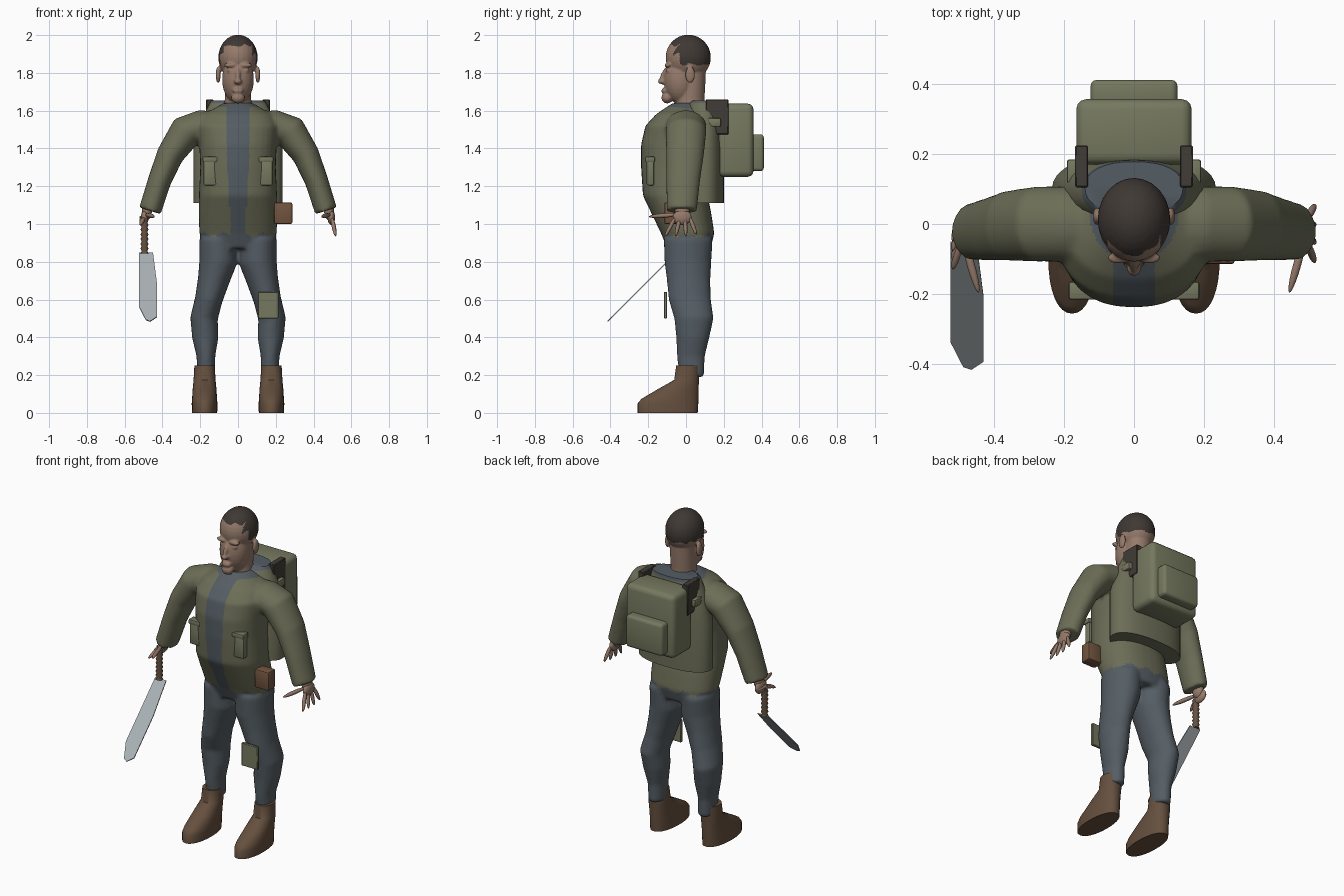
import bpy, bmesh, math
from mathutils import Vector, Matrix

if "Cube" in bpy.data.objects:
    bpy.data.objects.remove(bpy.data.objects["Cube"])


def material(name, r, g, b):
    m = bpy.data.materials.new(name)
    m.use_nodes = True
    m.diffuse_color = (r, g, b, 1)
    node = m.node_tree.nodes["Principled BSDF"]
    node.inputs["Base Color"].default_value = (r, g, b, 1)
    node.inputs["Roughness"].default_value = 0.8
    return m


JACKET = material("olive jacket", .15, .155, .095)
PACK = material("olive canvas", .18, .19, .115)
SLATE = material("slate cloth", .09, .11, .127)
SKIN = material("skin", .3, .195, .145)
HAIR = material("dark hair", .05, .04, .034)
BOOT = material("boot leather", .13, .079, .048)
POUCH = material("pouch leather", .17, .09, .05)
STRAP = material("dark strap", .052, .045, .037)
GRIP = material("grip wood", .13, .085, .055)
STEEL = material("steel", .4, .44, .46)


def finish(name, bm, mats, angle=40):
    bmesh.ops.recalc_face_normals(bm, faces=bm.faces)
    me = bpy.data.meshes.new(name)
    bm.to_mesh(me)
    bm.free()
    ob = bpy.data.objects.new(name, me)
    bpy.context.collection.objects.link(ob)
    for m in mats:
        me.materials.append(m)
    smooth(ob, angle)
    return ob


def smooth(ob, angle):
    bpy.ops.object.select_all(action='DESELECT')
    ob.select_set(True)
    bpy.context.view_layer.objects.active = ob
    bpy.ops.object.shade_smooth_by_angle(angle=math.radians(angle))


def tube(bm, rings, n=24, power=2.0):
    """Loft of (x, y, z, in-plane radius, y radius) rings along a path."""
    pts = [Vector(r[:3]) for r in rings]
    loops = []
    for i, r in enumerate(rings):
        t = (pts[min(i + 1, len(pts) - 1)] - pts[max(i - 1, 0)])
        t.y = 0
        side = t.normalized().cross(Vector((0, 1, 0)))
        loop = []
        for k in range(n):
            a = math.tau * k / n
            c, s = math.cos(a), math.sin(a)
            c = math.copysign(abs(c) ** (2 / power), c)
            s = math.copysign(abs(s) ** (2 / power), s)
            loop.append(bm.verts.new(pts[i] + side * r[3] * c + Vector((0, r[4] * s, 0))))
        loops.append(loop)
    for a, b in zip(loops, loops[1:]):
        for k in range(n):
            bm.faces.new((a[k], a[(k + 1) % n], b[(k + 1) % n], b[k]))
    bm.faces.new(loops[0])
    bm.faces.new(loops[-1])


def stack(bm, rows, cx=0, power=2.3):
    """Upright loft of (z, half width, front y, back y) rows."""
    tube(bm, [(cx, (f + b) / 2, z, w, (b - f) / 2) for z, w, f, b in rows], 32, power)


def ball(bm, loc, rad):
    bmesh.ops.create_uvsphere(bm, u_segments=24, v_segments=16, radius=1,
                              matrix=Matrix.LocRotScale(Vector(loc), None, Vector(rad)))


def finger(bm, a, b, r):
    a, b = Vector(a), Vector(b)
    d = b - a
    q = d.to_track_quat('Z', 'Y')
    ball(bm, (0, 0, 0), (0, 0, 0)) if d.length == 0 else bmesh.ops.create_uvsphere(
        bm, u_segments=10, v_segments=10, radius=1,
        matrix=Matrix.LocRotScale((a + b) / 2, q, Vector((r, r, d.length / 2 + r))))


def fuse(ob, voxel, rounds, rule):
    """Blend overlapping volumes into one skin, then colour faces by rule."""
    rm = ob.modifiers.new("fuse", 'REMESH')
    rm.mode = 'VOXEL'
    rm.voxel_size = voxel
    sm = ob.modifiers.new("relax", 'SMOOTH')
    sm.iterations = rounds
    mats = list(ob.data.materials)
    deps = bpy.context.evaluated_depsgraph_get()
    me = bpy.data.meshes.new_from_object(ob.evaluated_get(deps))
    ob.modifiers.clear()
    ob.data = me
    me.materials.clear()
    for m in mats:
        me.materials.append(m)
    for p in me.polygons:
        p.material_index = rule(*p.center)
    smooth(ob, 80)


def box(name, lo, hi, mat, bevel=.01, seg=2):
    bm = bmesh.new()
    lo, hi = Vector(lo), Vector(hi)
    bmesh.ops.create_cube(bm, size=1, matrix=Matrix.LocRotScale((lo + hi) / 2, None, hi - lo))
    if bevel:
        bmesh.ops.bevel(bm, geom=bm.edges[:], offset=bevel, segments=seg, profile=.5, affect='EDGES')
    return finish(name, bm, [mat])


# Clothed body: torso, sleeves and trouser legs blended together
bm = bmesh.new()
stack(bm, [(.87, .17, -.1, .13), (.95, .205, -.132, .15), (1.05, .208, -.18, .135),
           (1.15, .207, -.228, .115), (1.3, .2, -.238, .12), (1.42, .205, -.238, .13),
           (1.52, .215, -.215, .125), (1.58, .185, -.16, .115), (1.615, .12, -.11, .105),
           (1.64, .08, -.07, .095)])
for s in (-1, 1):
    tube(bm, [(s * x, y, z, w, d) for x, y, z, w, d in (
        (.08, .0, 1.51, .085, .1), (.2, .0, 1.515, .088, .108), (.275, .0, 1.49, .09, .108),
        (.36, -.005, 1.365, .072, .1), (.415, -.015, 1.23, .062, .09), (.466, -.022, 1.07, .06, .08))])
    tube(bm, [(s * x, y, z, w, d) for x, y, z, w, d in (
        (.105, .012, .92, .1, .13), (.105, .01, .8, .1, .124), (.13, .014, .7, .084, .115),
        (.155, .02, .6, .073, .112), (.18, .042, .5, .073, .104), (.173, .036, .4, .07, .088),
        (.17, .026, .3, .05, .074), (.168, .03, .19, .047, .066))])
body = finish("clothed_body", bm, [JACKET, SLATE])


def cloth(x, y, z):
    hem = .945 + .012 * math.sin(x * 60)
    if z < hem and abs(x) < .3:
        return 1
    if abs(x) < .035 + .025 * min(1, max(0, (z - .95) / .4)) and y < -.05:
        return 1
    return int(z > 1.585 and math.hypot(x, y - .02) < .125)


fuse(body, .011, 5, cloth)

# Head with face, ears and neck
bm = bmesh.new()
ball(bm, (0, .012, 1.882), (.104, .12, .12))
ball(bm, (0, -.03, 1.765), (.084, .088, .13))
ball(bm, (0, -.1, 1.668), (.036, .03, .03))
ball(bm, (0, -.113, 1.705), (.03, .018, .016))
ball(bm, (0, -.122, 1.755), (.021, .028, .016))
finger(bm, (0, -.105, 1.82), (0, -.132, 1.765), .013)
for s in (-1, 1):
    ball(bm, (s * .105, .022, 1.79), (.013, .026, .045))
    ball(bm, (s * .042, -.096, 1.84), (.034, .018, .012))
    ball(bm, (s * .042, -.09, 1.813), (.018, .016, .011))
stack(bm, [(1.58, .08, -.06, .11), (1.66, .07, -.055, .098), (1.8, .072, -.03, .105)], power=2)
head = finish("head", bm, [SKIN, HAIR])


def scalp(x, y, z):
    edge = 1.845 if y > -.035 else (1.9 if abs(x) > .075 else 1.945)
    return int(z > edge + .006 * math.sin(y * 90 + x * 60))


fuse(head, .006, 3, scalp)

# Hands: left spread open, right curled on the grip
for s, name in ((1, "left_hand"), (-1, "right_hand")):
    bm = bmesh.new()
    ball(bm, (s * .482, -.02, 1.07), (.026, .038, .05))
    ball(bm, (s * .494, -.02, 1.035), (.02, .05, .04))
    finger(bm, (s * .485, -.05, 1.05), (s * .447, -.185, 1.04), .012)
    for i in range(4):
        y = -.06 + .027 * i
        if s > 0:
            tip = (.515, -.105 + .052 * i, .945 + .01 * (i == 3))
        else:
            tip = (-.515, y - .06, 1.0 + .012 * i)
        finger(bm, (s * .498, y, 1.03), tip, .011)
    finish(name, bm, [SKIN], 80)

# Boots
for s, name in ((1, "left_boot"), (-1, "right_boot")):
    bm = bmesh.new()
    stack(bm, [(0, .067, -.256, .062), (.05, .068, -.256, .065), (.075, .066, -.235, .066),
               (.125, .063, -.15, .067), (.175, .058, -.062, .068), (.25, .054, -.052, .072)],
          cx=s * .177, power=2.2)
    finish(name, bm, [BOOT], 50)

# Back panel of the jacket with a slate yoke on top
bm = bmesh.new()
stack(bm, [(1.11, .235, -.01, .2), (1.4, .235, -.01, .2), (1.55, .195, -.0, .19),
           (1.64, .15, .01, .182), (1.655, .14, .03, .178)])
panel = finish("back_panel", bm, [JACKET, SLATE])
for p in panel.data.polygons:
    p.material_index = int(p.center.z > 1.6)

# Backpack, outer pocket, straps and side pads
box("backpack", (-.165, .17, 1.25), (.165, .357, 1.637), PACK, .03, 3)
box("backpack_pocket", (-.124, .33, 1.28), (.124, .412, 1.475), PACK, .018, 3)
for s, side in ((1, "left"), (-1, "right")):
    box(side + "_strap", (s * .15 - .019, .105, 1.475), (s * .15 + .019, .225, 1.66), STRAP, .004, 1)
    box(side + "_strap_pad", (s * .17 - .022, .115, 1.515), (s * .17 + .022, .185, 1.56), PACK, .008)
    box(side + "_chest_pocket", (s * .146 - .036, -.208, 1.205), (s * .146 + .036, -.17, 1.335), PACK, .006)
    box(side + "_pocket_flap", (s * .146 - .041, -.216, 1.327), (s * .146 + .041, -.165, 1.357), PACK, .007)

# Belt pouch and knee patch
box("belt_pouch", (.19, -.115, 1.0), (.288, -.045, 1.115), POUCH, .01)
box("knee_patch", (.105, -.117, .5), (.215, -.1, .64), PACK, .003, 1)

# Ribbed grip
bm = bmesh.new()
tube(bm, [(-.495, -.055, .845 + .0125 * i, .021 - .006 * (i % 2), .021 - .006 * (i % 2))
          for i in range(16)], 16)
finish("blade_grip", bm, [GRIP], 60)

# Broad blade leaning forward
bm = bmesh.new()
outline = ((-.524, .845), (-.45, .845), (-.43, .69), (-.43, .505), (-.465, .482), (-.488, .49), (-.524, .56))
face = bm.faces.new([bm.verts.new((x, z - .895, z)) for x, z in outline])
ext = bmesh.ops.extrude_face_region(bm, geom=[face])
bmesh.ops.translate(bm, vec=(0, -.004, .004),
                    verts=[v for v in ext["geom"] if isinstance(v, bmesh.types.BMVert)])
finish("blade", bm, [STEEL], 20)
